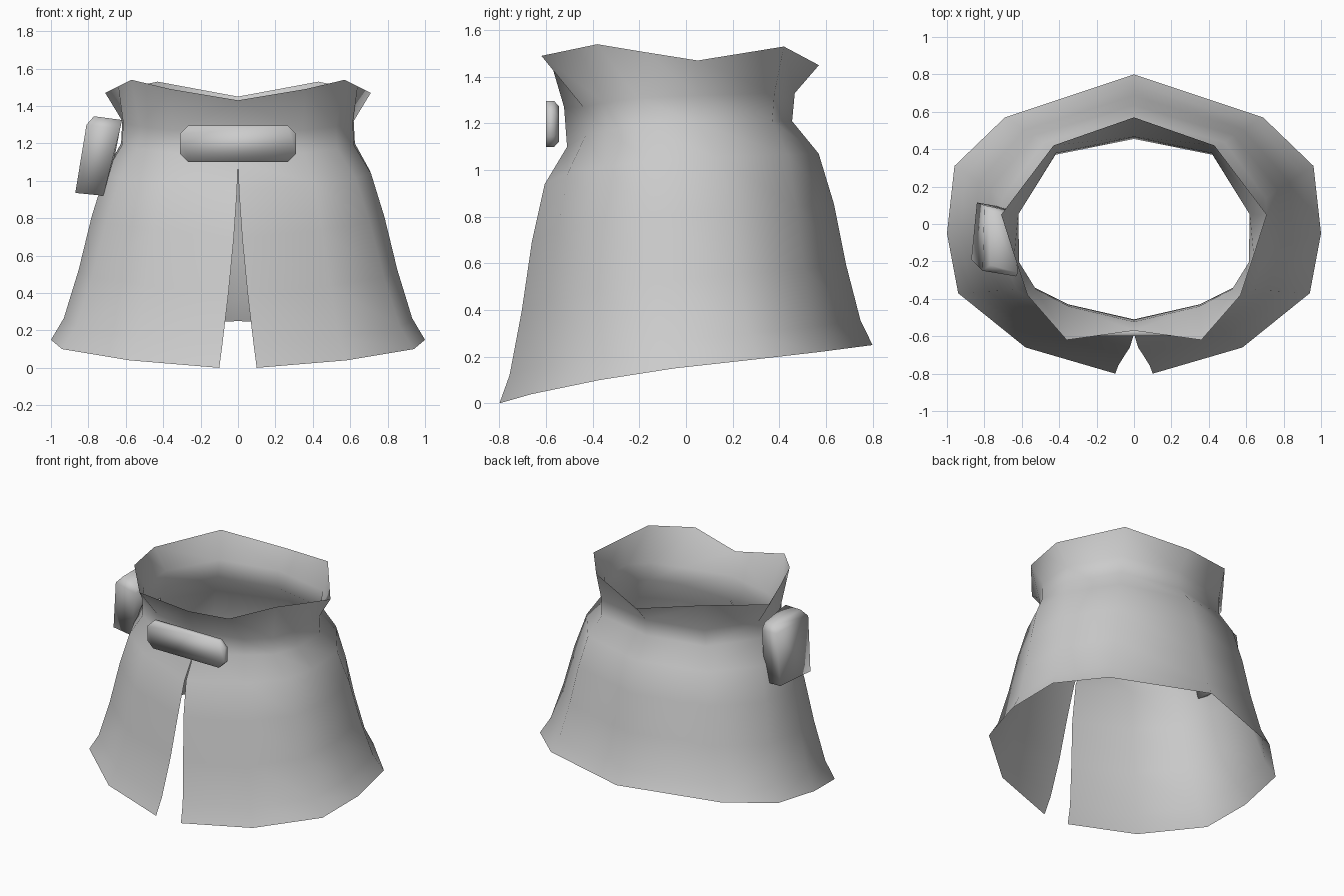
import bpy
import bmesh
from mathutils import Vector

cube = bpy.data.objects.get("Cube")
if cube:
    bpy.data.objects.remove(cube, do_unlink=True)

grey = bpy.data.materials.new("plain grey cloth")
grey.use_nodes = True
COLOUR = (0.6, 0.6, 0.6, 1)
grey.diffuse_color = COLOUR
grey.node_tree.nodes["Principled BSDF"].inputs["Base Color"].default_value = COLOUR


def loft(name, rings, closed=False):
    """Join successive rings of points with quads; cap the ends when closed."""
    bm = bmesh.new()
    rows = [[bm.verts.new(p) for p in ring] for ring in rings]
    count = len(rows[0])
    for a, b in zip(rows, rows[1:]):
        for i in range(count if closed else count - 1):
            j = (i + 1) % count
            bm.faces.new((a[i], b[i], b[j], a[j]))
    if closed:
        bm.faces.new(rows[0])
        bm.faces.new(rows[-1][::-1])
        bmesh.ops.recalc_face_normals(bm, faces=bm.faces)
    for face in bm.faces:
        face.smooth = True
    mesh = bpy.data.meshes.new(name)
    bm.to_mesh(mesh)
    bm.free()
    mesh.materials.append(grey)
    obj = bpy.data.objects.new(name, mesh)
    bpy.context.collection.objects.link(obj)
    return obj


# Skirt: left half rings running from front centre to back centre
collar = [(0, -.57, 1.43), (.36, -.62, 1.49), (.57, -.38, 1.54), (.64, -.17, 1.505),
          (.71, .05, 1.47), (.43, .42, 1.53), (0, .57, 1.45)]
waist = [(0, -.51, 1.1), (.35, -.43, 1.15), (.53, -.34, 1.17), (.62, -.2, 1.19),
         (.625, .05, 1.2), (.42, .37, 1.21), (0, .455, 1.21)]
hem = [(.1, -.8, 0), (.58, -.66, .04), (.94, -.37, .1), (1, -.05, .15),
       (.96, .31, .19), (.69, .57, .22), (0, .8, .25)]
neck = [(x * .99, y * 1.025, z + .12 + (.05 if i == 0 else 0))
        for i, (x, y, z) in enumerate(waist)]

# Each flare step: drop, sideways spread, front-to-back spread
flare = [(.145, .24, .33), (.37, .43, .52), (.64, .61, .67), (.89, .82, .85)]
skirt_rings = [collar, neck, waist]
for drop, wide, deep in flare:
    ring = []
    for i, (a, b) in enumerate(zip(waist, hem)):
        spread = drop ** 1.5 if i == 0 else wide
        ring.append([p + (q - p) * t for p, q, t in zip(a, b, (spread, deep, drop))])
    skirt_rings.append(ring)
skirt_rings.append(hem)

skirt = loft("skirt", skirt_rings)
mirror = skirt.modifiers.new("mirror", 'MIRROR')
mirror.use_clip = True
mirror.merge_threshold = .002


# Buckle: flat plate with clipped corners, narrowing at its back
def plate_ring(y, inset):
    w, h, c = .31 - inset, .098 - inset, .045
    quarter = [(w, h - c), (w - c, h)]
    pts = quarter + [(-x, z) for x, z in quarter[::-1]]
    pts += [(-x, -z) for x, z in pts]
    return [(x, y, 1.198 + z) for x, z in pts]


loft("front_buckle", [plate_ring(-.6, 0), plate_ring(-.565, 0), plate_ring(-.545, .022)], True)

# Pouch: leaning box hung on the right hip
pouch_base = [(-.87, -.19, .935), (-.84, .115, .935), (-.70, .09, .92), (-.72, -.2, .92)]
pouch_rim = [(-.81, -.25, 1.3), (-.8, .1, 1.3), (-.66, .07, 1.28), (-.63, -.28, 1.28)]
pouch_lid = [(-.77, -.22, 1.345), (-.77, .07, 1.345), (-.67, .05, 1.33), (-.62, -.26, 1.325)]
loft("hip_pouch", [pouch_base, pouch_rim, pouch_lid], True)
